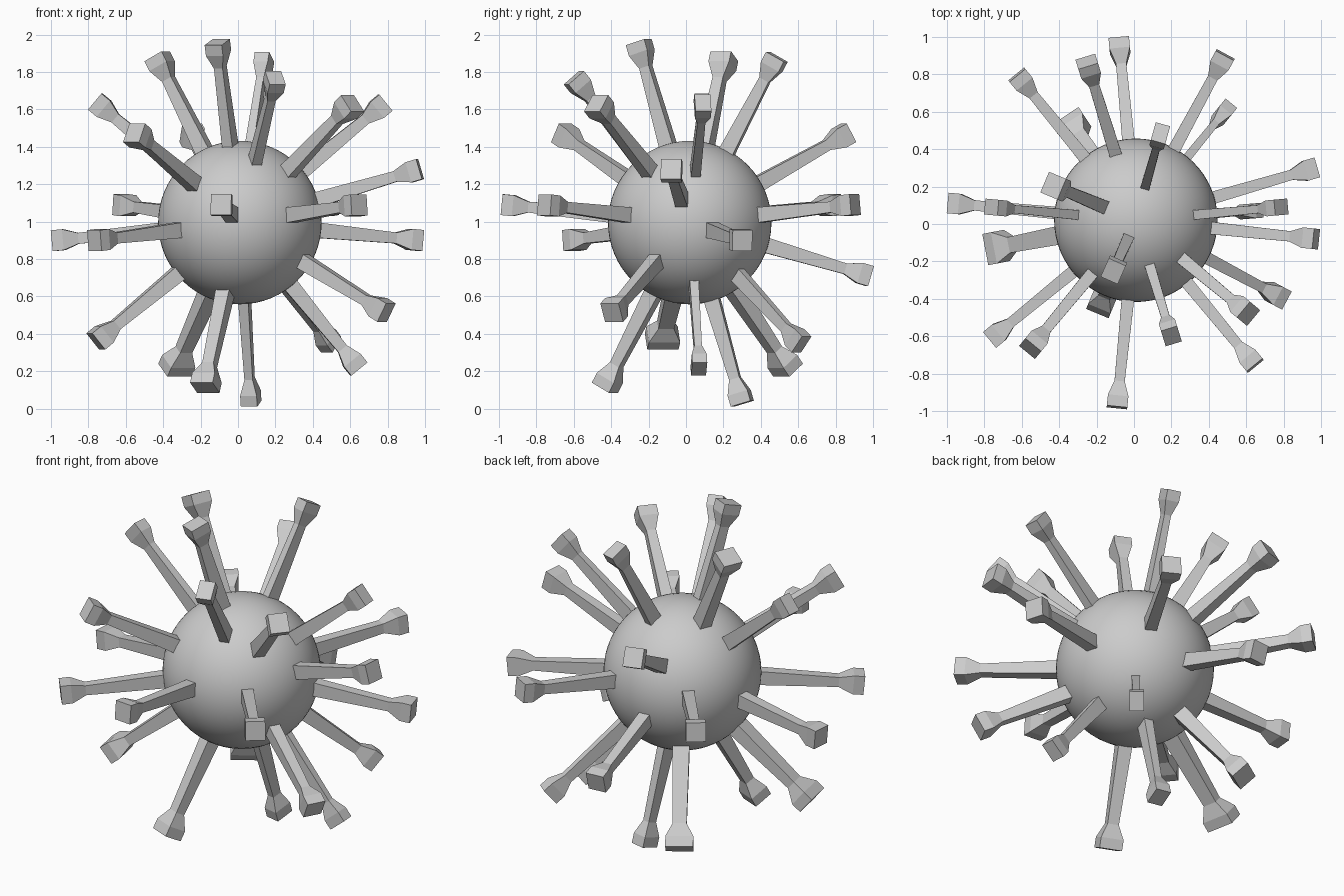
import bpy
import bmesh
from mathutils import Vector

cube = bpy.data.objects.get("Cube")
if cube:
    bpy.data.objects.remove(cube, do_unlink=True)

grey = bpy.data.materials.new("plain_grey")
grey.use_nodes = True
colour = (0.6, 0.6, 0.6, 1)
grey.diffuse_color = colour
grey.node_tree.nodes["Principled BSDF"].inputs["Base Color"].default_value = colour

CENTRE = Vector((0.01, 0.02, 0.995))
UP = Vector((0, 0, 1))

# Smooth round core
bpy.ops.mesh.primitive_uv_sphere_add(segments=64, ring_count=32, radius=0.437, location=CENTRE)
core = bpy.context.object
core.name = "core"
core.data.materials.append(grey)
bpy.ops.object.shade_smooth()

# Distance from the centre, width share and thickness along one spike
PROFILE = [(0.38, 0.62, 0.085), (0.87, 0.5, 0.058), (0.95, 1, 0.112), (1.01, 1, 0.112)]


def add_spike(name, tip, width):
    """Square tapered stalk with a flared block at its end, aimed at tip."""
    axis = (Vector(tip) - CENTRE).normalized()
    side = UP.cross(axis).normalized()
    top = axis.cross(side)
    bm = bmesh.new()
    rings = []
    for dist, share, thick in PROFILE:
        rings.append([bm.verts.new(CENTRE + axis * dist + side * (sx * width * share / 2)
                                   + top * (sy * thick / 2))
                      for sx, sy in ((-1, -1), (1, -1), (1, 1), (-1, 1))])
    for low, high in zip(rings, rings[1:]):
        for i in range(len(low)):
            j = (i + 1) % len(low)
            bm.faces.new((low[i], low[j], high[j], high[i]))
    bm.faces.new(rings[0][::-1])
    bm.faces.new(rings[-1])
    bmesh.ops.recalc_face_normals(bm, faces=bm.faces)
    mesh = bpy.data.meshes.new(name)
    bm.to_mesh(mesh)
    bm.free()
    mesh.materials.append(grey)
    bpy.context.collection.objects.link(bpy.data.objects.new(name, mesh))


# Spike groups: tip position and block width
spikes = {
    "upper_spike": [
        (-.11, -.25, 1.95, .1), (.14, .48, 1.87, .08), (-.42, .2, 1.86, .12),
        (.2, -.6, 1.77, .09), (-.76, .09, 1.64, .085), (.78, .09, 1.63, .085),
        (.6, -.47, 1.62, .11), (-.55, -.66, 1.47, .11), (-.25, .86, 1.47, .11)],
    "middle_spike": [
        (.97, -.08, 1.28, .11), (-.09, -.97, 1.09, .11), (-.62, .79, 1.09, .11),
        (.65, -.76, 1.09, .11), (.48, .89, 1.09, .11), (-.97, .11, .9, .11),
        (-.76, -.61, .9, .11), (.97, .3, .9, .11), (-.08, .98, .71, .11)],
    "lower_spike": [
        (.8, -.4, .51, .11), (-.76, -.13, .36, .17), (.5, .62, .34, .08),
        (.64, .07, .22, .08), (-.34, .55, .2, .155), (-.18, -.44, .1, .13),
        (.07, .3, .03, .09)],
}
for group, rows in spikes.items():
    for n, (x, y, z, width) in enumerate(rows, 1):
        add_spike(f"{group}_{n}", (x, y, z), width)
